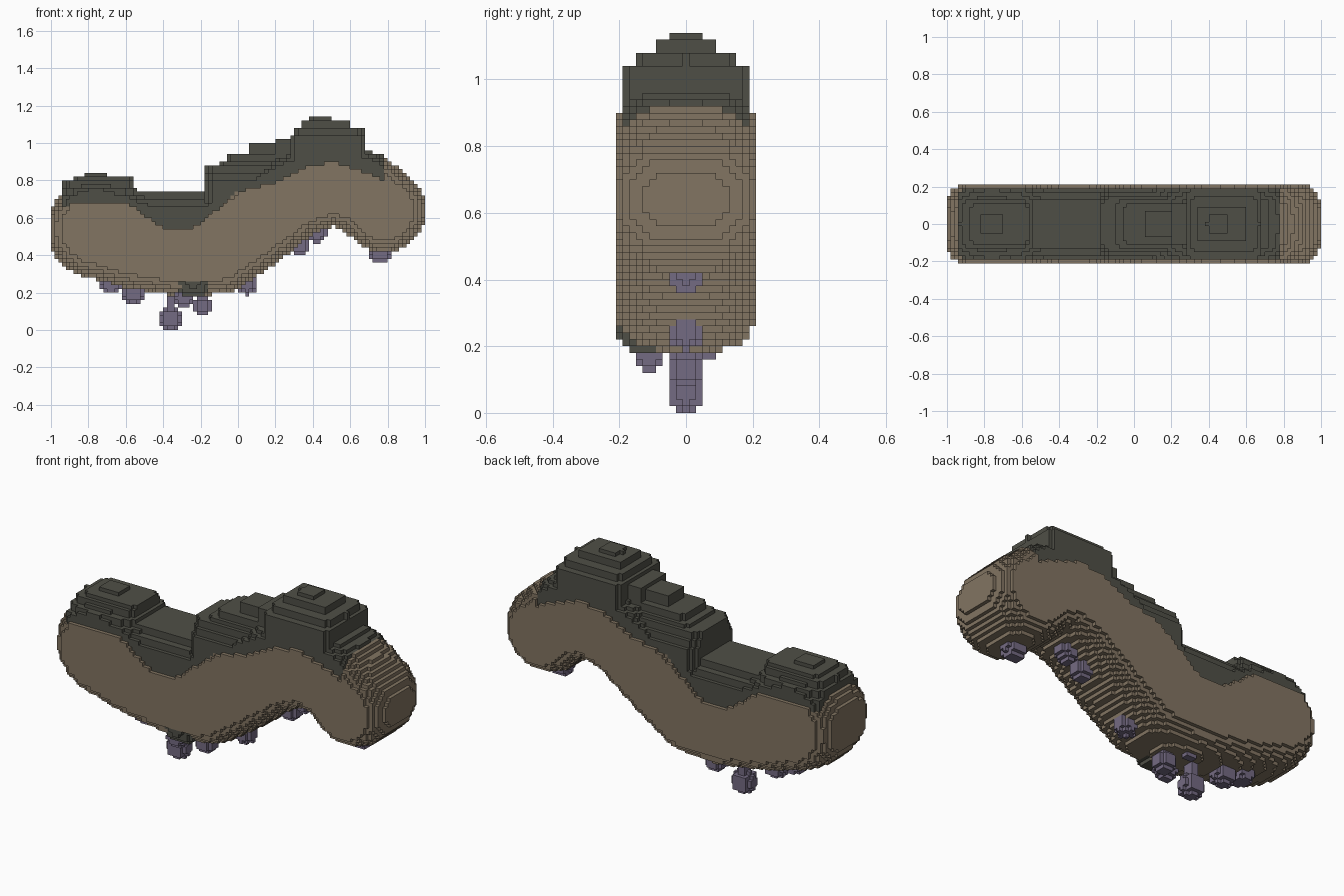
import bpy, bmesh, math

if "Cube" in bpy.data.objects:
    bpy.data.objects.remove(bpy.data.objects["Cube"])

S = 0.02                     # block size
NX, NY, NZ = 100, 21, 57     # grid cells

def material(name, rgb):
    m = bpy.data.materials.new(name)
    m.diffuse_color = (*rgb, 1)
    m.use_nodes = True
    m.node_tree.nodes["Principled BSDF"].inputs["Base Color"].default_value = m.diffuse_color
    return m

def interp(pts, x):
    for (x0, a), (x1, b) in zip(pts, pts[1:]):
        if x0 <= x <= x1:
            return a + (b - a) * (x - x0) / max(x1 - x0, 1e-6)
    return None

# body centre line: x, z, radius
PATH = [(-0.76, 0.54, 0.26), (-0.55, 0.475, 0.255), (-0.3, 0.42, 0.24), (-0.12, 0.45, 0.26),
        (0.0, 0.52, 0.25), (0.1, 0.585, 0.245), (0.3, 0.715, 0.225), (0.5, 0.785, 0.22),
        (0.66, 0.74, 0.22), (0.78, 0.64, 0.225)]
# lower edge of the dark cover along x
EDGE = [(-0.94, 0.65), (-0.85, 0.69), (-0.62, 0.69), (-0.53, 0.64), (-0.43, 0.56), (-0.32, 0.53),
        (-0.2, 0.56), (-0.12, 0.64), (0.0, 0.74), (0.2, 0.79), (0.36, 0.87), (0.5, 0.90),
        (0.6, 0.87), (0.7, 0.84), (0.78, 0.80)]
# stacked terraces of the dark cover: x from, x to, half depth, top
TERRACES = [(-0.95, -0.53, 0.18, 0.72), (-0.94, -0.54, 0.155, 0.76), (-0.93, -0.55, 0.125, 0.80),
            (-0.88, -0.56, 0.10, 0.82), (-0.82, -0.70, 0.05, 0.84),
            (-0.60, -0.10, 0.18, 0.66), (-0.58, -0.14, 0.16, 0.70), (-0.57, -0.14, 0.13, 0.74),
            (-0.18, 0.32, 0.18, 0.80), (-0.18, 0.32, 0.16, 0.84), (-0.18, 0.32, 0.14, 0.88),
            (-0.10, 0.32, 0.125, 0.90), (-0.06, 0.32, 0.11, 0.94), (0.06, 0.24, 0.07, 1.00),
            (0.20, 0.28, 0.10, 1.02),
            (0.27, 0.69, 0.185, 1.04), (0.30, 0.67, 0.145, 1.08), (0.34, 0.61, 0.09, 1.12),
            (0.39, 0.50, 0.04, 1.14), (0.66, 0.72, 0.13, 0.96)]
# knobs: x, y, z, radius
KNOBS = [(-0.68, 0, 0.245, 0.055), (-0.56, 0, 0.20, 0.06), (-0.36, 0, 0.06, 0.06),
         (-0.19, 0, 0.13, 0.055), (0.05, 0, 0.245, 0.055), (0.33, 0, 0.45, 0.055),
         (0.42, 0, 0.52, 0.055), (0.76, 0, 0.41, 0.055),
         (-0.29, -0.11, 0.17, 0.05), (-0.29, 0.07, 0.19, 0.035)]

def in_body(x, y, z):
    # rounded-box cross-section swept along the centre line
    side = (abs(y) / 0.227) ** 3.2
    for (ax, az, ar), (bx, bz, br) in zip(PATH, PATH[1:]):
        dx, dz = bx - ax, bz - az
        t = min(1, max(0, ((x - ax) * dx + (z - az) * dz) / (dx * dx + dz * dz)))
        r = ar + (br - ar) * t
        if (math.hypot(x - ax - dx * t, z - az - dz * t) / r) ** 3.2 + side < 1:
            return True
    return False

def in_cover(x, y, z):
    # terraces with rounded corners
    for a, b, h, top in TERRACES:
        u, v = abs(2 * x - a - b) / (b - a), abs(y) / (h + 0.01)
        if z < top and u ** 6 + v ** 6 < 1:
            return True
    return False

def in_knob(x, y, z):
    for kx, ky, kz, r in KNOBS:
        if (x - kx) ** 2 + (y - ky) ** 2 + (z - kz) ** 2 < r * r:
            return True
        if kz < z < kz + 0.14 and math.hypot(x - kx, y - ky) < r * 0.4:   # short stem
            return True
    return False

def part_at(x, y, z):
    edge, body = interp(EDGE, x), in_body(x, y, z)
    if edge is not None and z > edge:
        return "top_cover" if abs(y) < 0.19 and (body or in_cover(x, y, z)) else None
    # dark patch bulging from the lower front
    if ((x + 0.24) / 0.10) ** 2 + ((y + 0.125) / 0.08) ** 2 + ((z - 0.245) / 0.075) ** 2 < 1:
        return "lower_patch"
    if body:
        return "body"
    return "knobs" if in_knob(x, y, z) else None

cells = {}
for i in range(NX):
    for j in range(NY):
        for k in range(NZ):
            p = part_at(-1 + (i + 0.5) * S, (j - (NY - 1) / 2) * S, (k + 0.5) * S)
            if p:
                cells[i, j, k] = p

# the six block sides: neighbour direction and corner offsets
SIDES = [((1, 0, 0), [(1, 0, 0), (1, 1, 0), (1, 1, 1), (1, 0, 1)]),
         ((-1, 0, 0), [(0, 0, 0), (0, 0, 1), (0, 1, 1), (0, 1, 0)]),
         ((0, 1, 0), [(0, 1, 0), (0, 1, 1), (1, 1, 1), (1, 1, 0)]),
         ((0, -1, 0), [(0, 0, 0), (1, 0, 0), (1, 0, 1), (0, 0, 1)]),
         ((0, 0, 1), [(0, 0, 1), (1, 0, 1), (1, 1, 1), (0, 1, 1)]),
         ((0, 0, -1), [(0, 0, 0), (0, 1, 0), (1, 1, 0), (1, 0, 0)])]

def build(part, mat):
    bm, verts = bmesh.new(), {}
    def vert(c):
        if c not in verts:
            verts[c] = bm.verts.new((-1 + c[0] * S, (c[1] - NY / 2) * S, c[2] * S))
        return verts[c]
    for c, name in cells.items():
        if name != part:
            continue
        for d, corners in SIDES:
            if tuple(a + b for a, b in zip(c, d)) not in cells:
                bm.faces.new([vert(tuple(a + b for a, b in zip(c, o))) for o in corners])
    me = bpy.data.meshes.new(part)
    bm.to_mesh(me)
    bm.free()
    me.materials.append(mat)
    bpy.context.collection.objects.link(bpy.data.objects.new(part, me))

brown = material("brown", (0.225, 0.177, 0.122))
dark = material("dark_grey", (0.078, 0.078, 0.062))
purple = material("dusty_purple", (0.175, 0.145, 0.225))
build("body", brown)
build("top_cover", dark)
build("lower_patch", dark)
build("knobs", purple)
